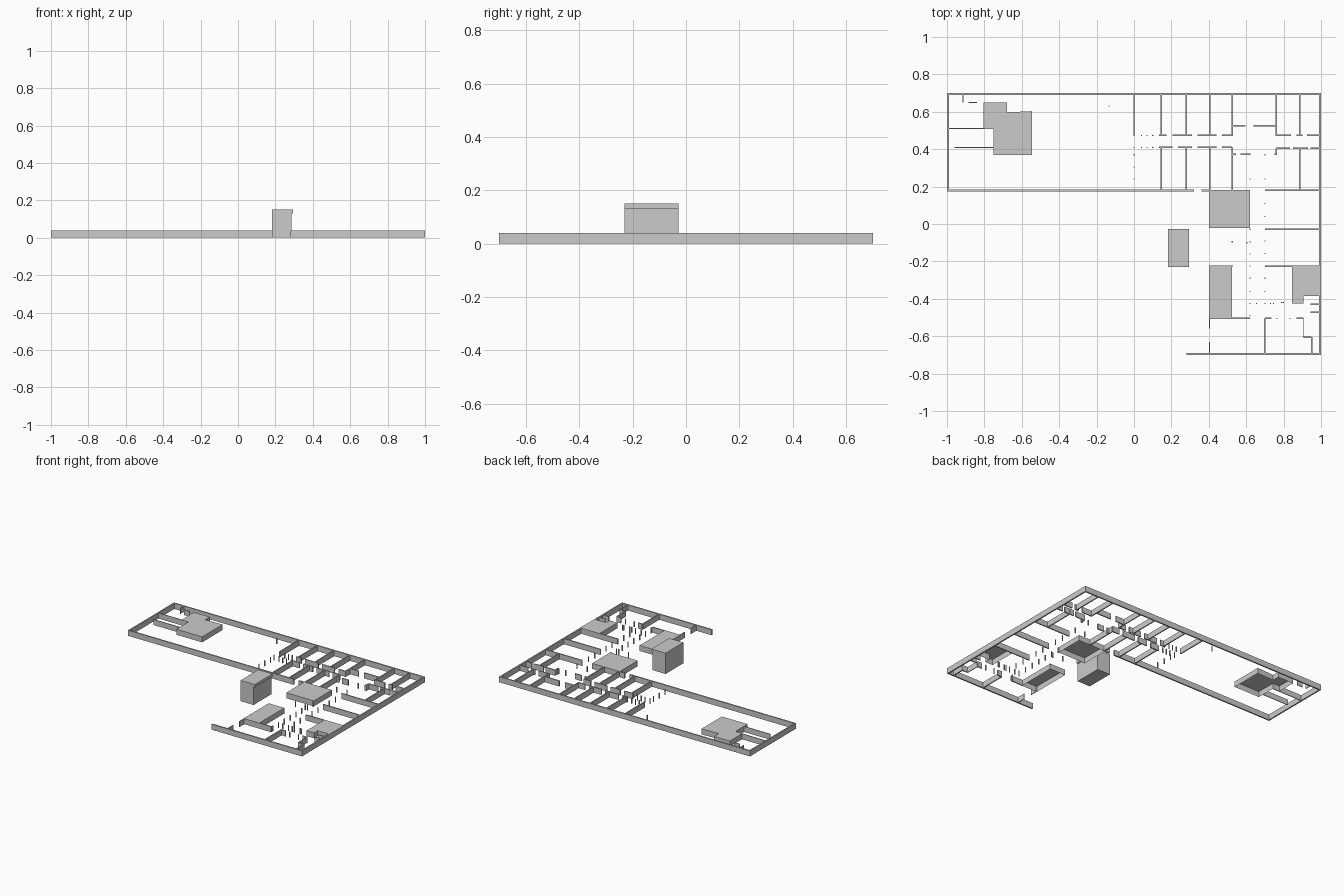
import bpy, bmesh

H = 0.04    # wall height
T = 0.01    # wall thickness
THIN = 0.005


def prism(bm, pts, z0, z1, bottom=True):
    lo = [bm.verts.new((x, y, z0)) for x, y in pts]
    hi = [bm.verts.new((x, y, z1)) for x, y in pts]
    n = len(pts)
    for i in range(n):
        j = (i + 1) % n
        bm.faces.new((lo[i], lo[j], hi[j], hi[i]))
    bm.faces.new(hi)
    if bottom:
        bm.faces.new(lo[::-1])


def box(bm, x0, x1, y0, y1, z0=0.0, z1=H):
    prism(bm, [(x0, y0), (x1, y0), (x1, y1), (x0, y1)], z0, z1)


def finish(bm, name):
    mesh = bpy.data.meshes.new(name)
    bm.to_mesh(mesh)
    bm.free()
    ob = bpy.data.objects.new(name, mesh)
    bpy.context.collection.objects.link(ob)
    return ob


def walls(name, across=(), along=(), t=T):
    """across: (y, spans in x); along: (x, spans in y)"""
    bm = bmesh.new()
    for y, spans in across:
        for a, b in spans:
            box(bm, a, b, y - t / 2, y + t / 2)
    for x, spans in along:
        for a, b in spans:
            box(bm, x - t / 2, x + t / 2, a, b)
    return finish(bm, name)


# Outer walls of the L-shaped plan
walls("outer_walls",
      across=[(0.695, [(-1, 1)]), (0.18, [(-1, 0.32), (0.36, 0.405)]),
              (-0.695, [(0.28, 1)])],
      along=[(-0.995, [(0.18, 0.70)]), (0.995, [(-0.70, 0.70)])])

# Room dividers north and south of the corridor
walls("north_dividers",
      along=[(x, [(0.47, 0.695)]) for x in (0, 0.147, 0.28, 0.405, 0.525, 0.76, 0.885)], t=0.008)
walls("south_dividers",
      along=[(x, [(0.18, 0.41)]) for x in (0.147, 0.28, 0.405, 0.525, 0.885)], t=0.008)

# Corridor walls with door gaps
walls("corridor_walls",
      across=[(0.474, [(0.135, 0.175), (0.205, 0.31), (0.34, 0.44), (0.47, 0.525),
                       (0.76, 0.84), (0.87, 0.90), (0.925, 1)]),
              (0.41, [(0.135, 0.205), (0.235, 0.31), (0.34, 0.44), (0.47, 0.525)]),
              (0.404, [(0.76, 0.835), (0.85, 0.93), (0.945, 1)]),
              (0.525, [(0.525, 0.595), (0.64, 0.76)]),
              (0.373, [(0.525, 0.545), (0.57, 0.62), (0.75, 0.765)])],
      along=[(0.525, [(0.474, 0.525)]), (0.76, [(0.375, 0.404)])], t=0.008)

# East wing rooms
walls("east_wing_walls",
      across=[(0.18, [(0.70, 1)]), (-0.028, [(0.70, 1)]), (-0.225, [(0.70, 1)]),
              (-0.505, [(0.525, 0.62), (0.70, 0.735), (0.87, 0.905)]),
              (-0.43, [(0.945, 1)]), (-0.472, [(0.945, 1)]),
              (-0.605, [(0.905, 0.95)])],
      along=[(0.70, [(-0.695, -0.505)]), (0.95, [(-0.695, -0.605)])], t=0.008)
walls("thin_partitions",
      across=[(0.51, [(-1, -0.75)]), (0.41, [(-0.96, -0.75)]), (0.65, [(-0.885, -0.84)])],
      along=[(-0.915, [(0.65, 0.695)]), (0.403, [(-0.56, -0.505), (-0.695, -0.63)]),
             (0.905, [(-0.605, -0.505)])], t=THIN)

# Slender columns
posts = [(0.70, y) for y in (0.37, 0.24, 0.11, 0.04, -0.09, -0.157, -0.29, -0.36, -0.425)]
posts += [(0.62, y) for y in (0.373, 0.24, -0.028, -0.095, -0.16, -0.225, -0.29, -0.36, -0.425, -0.49)]
posts += [(0, y) for y in (0.41, 0.37, 0.305, 0.24)]
posts += [(x, y) for x in (0.04, 0.07, 0.10) for y in (0.41, 0.474)]
posts += [(0.525, -0.095), (0.525, -0.225), (0.605, -0.10), (-0.133, 0.63), (0.655, -0.425),
          (0.73, -0.425), (0.745, -0.425), (0.79, -0.42), (0.80, -0.42), (0.765, -0.505), (0.835, -0.505)]
bm = bmesh.new()
for x, y in posts:
    box(bm, x - 0.003, x + 0.003, y - 0.003, y + 0.003)
finish(bm, "columns")

# Roofed rooms, open underneath
rooms = {
    "central_room": [(0.40, -0.022), (0.62, -0.022), (0.62, 0.183), (0.40, 0.183)],
    "south_room": [(0.40, -0.508), (0.525, -0.508), (0.525, -0.222), (0.40, -0.222)],
    "east_room": [(0.845, -0.425), (0.905, -0.425), (0.905, -0.385), (0.993, -0.385),
                  (0.993, -0.225), (0.845, -0.225)],
    "west_room": [(-0.75, 0.37), (-0.545, 0.37), (-0.545, 0.603), (-0.68, 0.597),
                  (-0.68, 0.65), (-0.805, 0.65), (-0.805, 0.51), (-0.75, 0.51)],
}
for name, outline in rooms.items():
    bm = bmesh.new()
    prism(bm, outline, 0, H, bottom=False)
    finish(bm, name)

# Taller tower with an overhanging cap
bm = bmesh.new()
box(bm, 0.182, 0.285, -0.23, -0.028, 0, 0.13)
finish(bm, "tower")
bm = bmesh.new()
box(bm, 0.182, 0.295, -0.23, -0.028, 0.13, 0.15)
finish(bm, "tower_cap")
